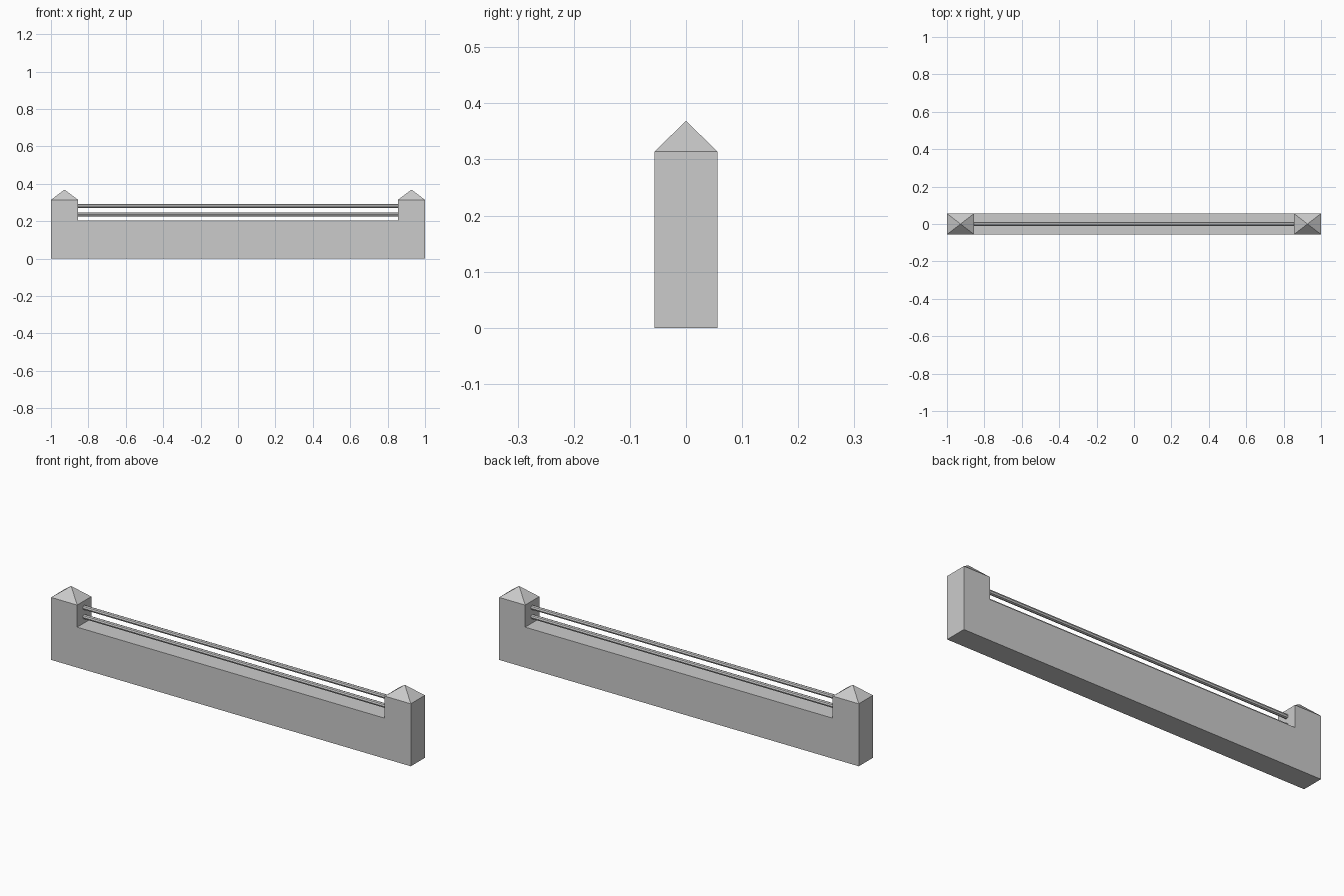
import bpy, bmesh, math

if "Cube" in bpy.data.objects:
    bpy.data.objects.remove(bpy.data.objects["Cube"])

HALF_DEPTH = 0.056
POST_IN, WALL_Z, POST_Z, TIP_Z = 0.855, 0.203, 0.314, 0.369


def finish(bm, name):
    bmesh.ops.recalc_face_normals(bm, faces=bm.faces)
    mesh = bpy.data.meshes.new(name)
    bm.to_mesh(mesh)
    bm.free()
    obj = bpy.data.objects.new(name, mesh)
    bpy.context.collection.objects.link(obj)
    return obj


# Low wall with raised end posts: U-shaped front profile, extruded back
right = [(1, 0), (1, POST_Z), (POST_IN, POST_Z), (POST_IN, WALL_Z)]
profile = right + [(-x, z) for x, z in reversed(right)]
bm = bmesh.new()
front = bm.faces.new([bm.verts.new((x, -HALF_DEPTH, z)) for x, z in profile])
ext = bmesh.ops.extrude_face_region(bm, geom=[front], use_keep_orig=True)
back_verts = [g for g in ext["geom"] if isinstance(g, bmesh.types.BMVert)]
bmesh.ops.translate(bm, verts=back_verts, vec=(0, 2 * HALF_DEPTH, 0))

# Pyramid caps: raise the centre of each post top
tops = [f for f in bm.faces if all(abs(v.co.z - POST_Z) < 1e-5 for v in f.verts)]
poked = bmesh.ops.poke(bm, faces=tops)
for v in poked["verts"]:
    v.co.z = TIP_Z
finish(bm, "wall_with_posts")


# Thin round rails between the posts
def rail(name, z, radius=0.011, sides=8):
    bpy.ops.mesh.primitive_cylinder_add(
        vertices=sides, radius=radius, depth=2 * POST_IN,
        location=(0, 0, z), rotation=(0, math.pi / 2, 0))
    bpy.context.object.name = name


rail("lower_rail", 0.235)
rail("upper_rail", 0.281)
